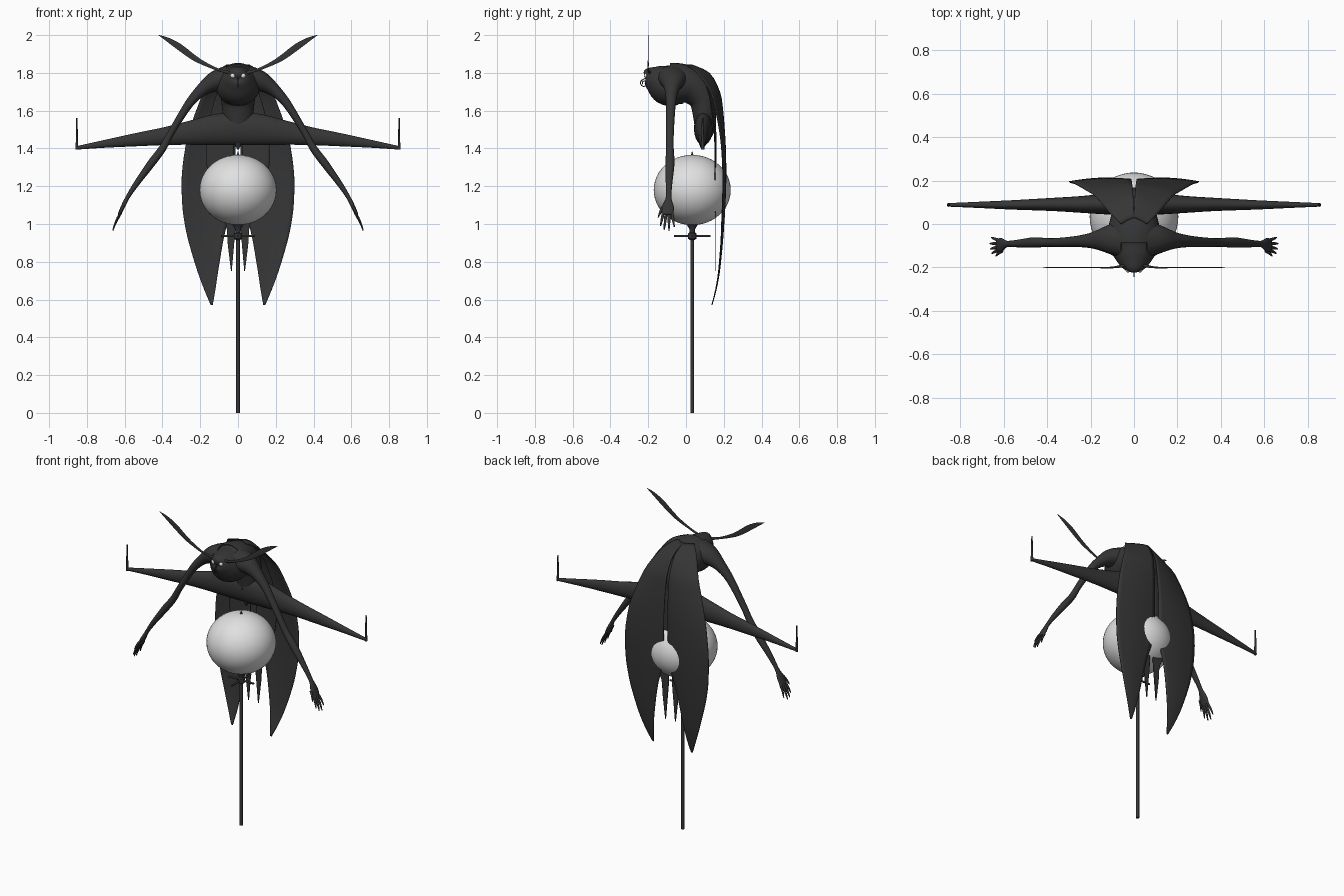
import bpy, bmesh, math
from mathutils import Vector


def material(name, r, g, b):
    m = bpy.data.materials.new(name)
    m.diffuse_color = (r, g, b, 1)
    return m


CHARCOAL = material("charcoal", 0.036, 0.036, 0.036)
PALE = material("pale glass", 0.75, 0.75, 0.75)


def finish(bm, name, mat, mirror=False, angle=50):
    bmesh.ops.recalc_face_normals(bm, faces=bm.faces)
    me = bpy.data.meshes.new(name)
    bm.to_mesh(me)
    bm.free()
    me.materials.append(mat)
    ob = bpy.data.objects.new(name, me)
    bpy.context.collection.objects.link(ob)
    bpy.ops.object.select_all(action='DESELECT')
    bpy.context.view_layer.objects.active = ob
    ob.select_set(True)
    bpy.ops.object.shade_smooth_by_angle(angle=math.radians(angle))
    if mirror:
        ob.modifiers.new("mirror", 'MIRROR').use_clip = False
    return ob


def spline(rows, steps):
    """Catmull-Rom interpolation of equal-length tuples."""
    out, n = [], len(rows)
    for i in range(n - 1):
        a, b, c, d = (Vector(rows[min(max(k, 0), n - 1)]) for k in (i - 1, i, i + 1, i + 2))
        for s in range(steps):
            t = s / steps
            out.append(b + (c - a) * (t / 2) + (a * 2 - b * 5 + c * 4 - d) * (t * t / 2)
                       + (b * 3 - a - c * 3 + d) * (t ** 3 / 2))
    return out + [Vector(rows[-1])]


def tube(name, rows, axis, mat=CHARCOAL, mirror=False, sides=16, steps=4):
    """Loft ellipses; each row is x, y, z, radius along axis, radius across."""
    bm = bmesh.new()
    rows = spline(rows, steps)
    pts = [Vector(r[:3]) for r in rows]
    u = Vector(axis)
    rings = []
    for i, p in enumerate(pts):
        t = pts[min(i + 1, len(pts) - 1)] - pts[max(i - 1, 0)]
        v = t.cross(u).normalized()
        ra, rb = max(rows[i][3], 0.001), max(rows[i][4], 0.001)
        rings.append([bm.verts.new(p + u * ra * math.cos(k * math.tau / sides)
                                   + v * rb * math.sin(k * math.tau / sides)) for k in range(sides)])
    for a, b in zip(rings, rings[1:]):
        for k in range(sides):
            j = (k + 1) % sides
            bm.faces.new((a[k], a[j], b[j], b[k]))
    bm.faces.new(rings[0])
    bm.faces.new(rings[-1])
    return finish(bm, name, mat, mirror)


def wing(name, rows, bulge):
    """Draped sheet; each row is z, inner x, outer x, inner y, outer y."""
    bm = bmesh.new()
    cols, grid = 10, []
    for z, xi, xo, yi, yo in spline(rows, 3):
        grid.append([bm.verts.new((xi + (xo - xi) * f, yi + (yo - yi) * f + bulge * math.sin(math.pi * f) * (xo - xi), z))
                     for f in (c / cols for c in range(cols + 1))])
    for a, b in zip(grid, grid[1:]):
        for c in range(cols):
            bm.faces.new((a[c], a[c + 1], b[c + 1], b[c]))
    ob = finish(bm, name, CHARCOAL, True)
    ob.modifiers.new("thickness", 'SOLIDIFY').thickness = 0.004
    return ob


def ball(name, loc, size, mat, mirror=False, seg=32):
    bm = bmesh.new()
    bmesh.ops.create_uvsphere(bm, u_segments=seg, v_segments=seg // 2, radius=1)
    for v in bm.verts:
        v.co = Vector(a * b + c for a, b, c in zip(v.co, size, loc))
    return finish(bm, name, mat, mirror)


def lathe(name, profile, y, sides=20):
    """Stack of rings around the lamp axis from (radius, z) pairs."""
    return tube(name, [(0, y, z, r, r) for r, z in profile], (1, 0, 0), sides=sides, steps=1)


# Street lamp
LY = 0.033
lathe("lamp_pole", [(0.01, 0), (0.01, 0.93)], LY, 12)
lathe("lamp_collar", [(0.012, 0.915), (0.022, 0.922), (0.022, 0.95), (0.014, 0.955),
                      (0.016, 0.975), (0.032, 1.0), (0.04, 1.01)], LY)
tube("lamp_crossbar_side", [(-0.09, LY, 0.936, 0.006, 0.006), (0.09, LY, 0.936, 0.006, 0.006)], (0, 1, 0), sides=8)
tube("lamp_crossbar_depth", [(0, LY - 0.097, 0.936, 0.006, 0.006), (0, LY + 0.097, 0.936, 0.006, 0.006)],
     (1, 0, 0), sides=8)
ball("lamp_globe", (0, LY, 1.18), (0.204, 0.204, 0.186), PALE, seg=48)
lathe("globe_finial", [(0.012, 1.36), (0.005, 1.37), (0.002, 1.383)], LY, 10)

# Curved body from face to abdomen tip
tube("body", [(0, -0.222, 1.79, 0.012, 0.012), (0, -0.205, 1.79, 0.045, 0.04),
              (0, -0.165, 1.77, 0.08, 0.075), (0, -0.10, 1.74, 0.115, 0.112),
              (0, -0.03, 1.742, 0.12, 0.108), (0, 0.04, 1.722, 0.105, 0.095),
              (0, 0.09, 1.66, 0.09, 0.078), (0, 0.098, 1.58, 0.08, 0.062),
              (0, 0.1, 1.5, 0.06, 0.052), (0, 0.09, 1.44, 0.03, 0.028),
              (0, 0.085, 1.395, 0.004, 0.004)], (1, 0, 0), sides=28, steps=5)

# Face: eyes, coiled tongue and leaf antennae
ball("eyes", (0.027, -0.21, 1.785), (0.013, 0.013, 0.013), PALE, True, 16)
coil = []
for i in range(15):
    a = math.radians(100 + i * 34)
    r = 0.021 - 0.0009 * i
    coil.append((0, -0.222 + r * math.cos(a), 1.745 + r * math.sin(a), 0.003, 0.003))
tube("tongue", [(0, -0.21, 1.775, 0.003, 0.003)] + coil, (1, 0, 0), sides=6, steps=2)
tube("antennae", [(0.04, -0.19, 1.80, 0.008, 0.01), (0.10, -0.2, 1.815, 0.004, 0.007),
                  (0.18, -0.2, 1.85, 0.003, 0.011), (0.24, -0.2, 1.885, 0.002, 0.016),
                  (0.31, -0.2, 1.937, 0.002, 0.018), (0.37, -0.2, 1.975, 0.002, 0.012),
                  (0.42, -0.2, 2.0, 0.001, 0.001)], (0, 1, 0), mirror=True, sides=10)

# Arms reaching down beside the globe
tube("arms", [(0.05, -0.07, 1.77, 0.09, 0.07), (0.12, -0.07, 1.755, 0.065, 0.055),
              (0.19, -0.075, 1.71, 0.038, 0.034), (0.26, -0.08, 1.635, 0.026, 0.023),
              (0.35, -0.085, 1.49, 0.021, 0.018), (0.40, -0.085, 1.40, 0.02, 0.02),
              (0.46, -0.085, 1.32, 0.024, 0.021), (0.54, -0.09, 1.21, 0.017, 0.015),
              (0.585, -0.092, 1.14, 0.015, 0.011), (0.61, -0.096, 1.09, 0.032, 0.011),
              (0.628, -0.098, 1.05, 0.03, 0.009)], (0, 1, 0), mirror=True)
for i, (y0, y1, z0, z1) in enumerate([(-0.125, -0.147, 1.09, 1.035), (-0.12, -0.135, 1.06, 0.99),
                                      (-0.106, -0.115, 1.055, 0.97), (-0.09, -0.09, 1.055, 0.965),
                                      (-0.075, -0.062, 1.06, 0.985)]):
    x0, x1 = 0.62 + (1.06 - z0) * 0.45, 0.663 - (z1 - 0.965) * 0.4
    tube("finger_%d" % (i + 1), [(x0, y0, z0, 0.008, 0.007),
                                 ((x0 + x1) / 2 + 0.004, (y0 + y1) / 2, (z0 + z1) / 2, 0.007, 0.006),
                                 (x1, y1, z1, 0.003, 0.003)], (0, 1, 0), mirror=True, sides=8)

# Legs stretched out sideways with upright feet
tube("legs", [(0, 0.092, 1.505, 0.05, 0.088), (0.12, 0.092, 1.499, 0.048, 0.082),
              (0.25, 0.09, 1.483, 0.038, 0.064), (0.38, 0.09, 1.466, 0.03, 0.048),
              (0.55, 0.088, 1.445, 0.022, 0.034), (0.70, 0.088, 1.425, 0.015, 0.021),
              (0.855, 0.088, 1.403, 0.008, 0.009)], (0, 1, 0), mirror=True, sides=20)
tube("feet", [(0.853, 0.088, 1.395, 0.009, 0.008), (0.853, 0.088, 1.44, 0.008, 0.006),
              (0.853, 0.088, 1.56, 0.004, 0.004)], (0, 1, 0), mirror=True, sides=10)

# Large outer wings draped down the back
wing("outer_wings", [(1.845, 0.0, 0.06, 0.03, 0.0), (1.80, 0.004, 0.12, 0.125, 0.06),
                     (1.70, 0.008, 0.18, 0.18, 0.13), (1.60, 0.01, 0.222, 0.197, 0.158),
                     (1.50, 0.012, 0.256, 0.205, 0.178), (1.40, 0.014, 0.28, 0.208, 0.19),
                     (1.25, 0.016, 0.298, 0.207, 0.197), (1.10, 0.03, 0.295, 0.202, 0.194),
                     (1.00, 0.058, 0.282, 0.197, 0.19), (0.90, 0.08, 0.26, 0.19, 0.186),
                     (0.75, 0.105, 0.215, 0.177, 0.174), (0.65, 0.12, 0.178, 0.16, 0.158),
                     (0.57, 0.134, 0.144, 0.14, 0.138)], 0.04)

# Inner wings ending in narrow tails
wing("inner_wings", [(1.79, 0.012, 0.05, 0.11, 0.09), (1.70, 0.014, 0.11, 0.15, 0.12),
                     (1.50, 0.02, 0.16, 0.16, 0.15), (1.30, 0.02, 0.165, 0.16, 0.155),
                     (1.10, 0.014, 0.12, 0.16, 0.158), (1.00, 0.012, 0.065, 0.16, 0.16),
                     (0.90, 0.02, 0.055, 0.16, 0.16), (0.75, 0.033, 0.037, 0.16, 0.16)], 0.0)
